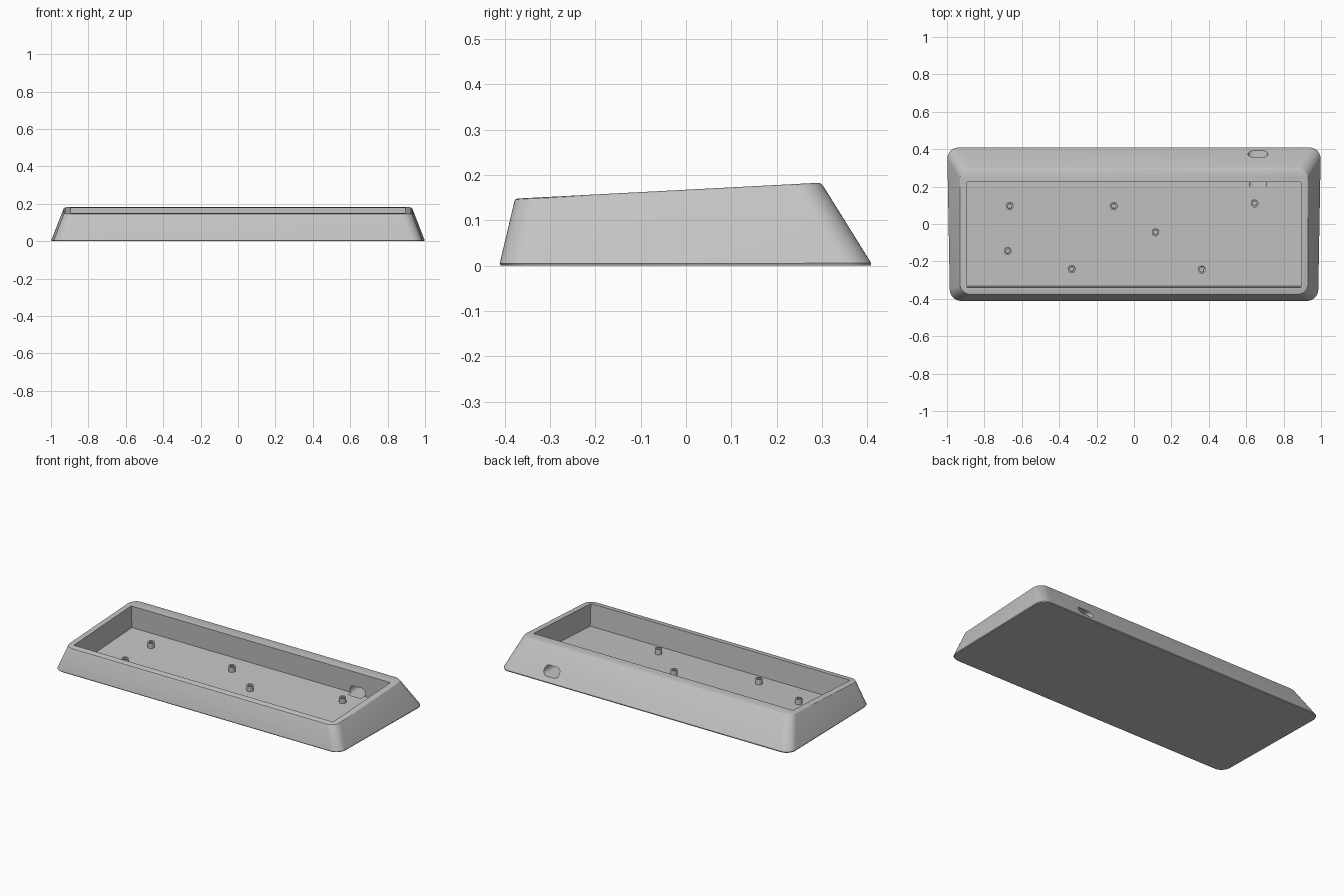
import bpy, bmesh, math
from mathutils import Matrix, Vector

if "Cube" in bpy.data.objects:
    bpy.data.objects.remove(bpy.data.objects["Cube"])

SLOPE = 0.0522                    # the rim rises toward the back
TILT = Matrix.Rotation(math.atan(SLOPE), 4, 'X')
DEPTH = 0.138                     # cavity depth below the rim


def rim_z(y):
    return 0.148 + (y + 0.375) * SLOPE


grey = bpy.data.materials.new("plain grey")
grey.use_nodes = True
grey.diffuse_color = (0.55, 0.55, 0.55, 1)
grey.node_tree.nodes["Principled BSDF"].inputs["Base Color"].default_value = (0.55, 0.55, 0.55, 1)


def make_object(name, bm):
    bmesh.ops.recalc_face_normals(bm, faces=bm.faces)
    mesh = bpy.data.meshes.new(name)
    bm.to_mesh(mesh)
    bm.free()
    mesh.materials.append(grey)
    obj = bpy.data.objects.new(name, mesh)
    bpy.context.collection.objects.link(obj)
    return obj


def bridge(bm, a, b):
    n = len(a)
    for i in range(n):
        bm.faces.new((a[i], a[(i + 1) % n], b[(i + 1) % n], b[i]))


def rounded_outline(hx, y0, y1, r, steps=10):
    """Rounded rectangle in plan, as (x, y) pairs."""
    corners = [(hx - r, y1 - r), (-hx + r, y1 - r), (-hx + r, y0 + r), (hx - r, y0 + r)]
    return [(cx + r * math.cos(a), cy + r * math.sin(a))
            for k, (cx, cy) in enumerate(corners)
            for a in [(k + s / steps) * math.pi / 2 for s in range(steps + 1)]]


# Case body: loft from the flared base to the tilted rim
base = rounded_outline(1.001, -0.412, 0.412, 0.06)
rim = rounded_outline(0.93, -0.377, 0.298, 0.055)


def wall_ring(bm, t, inset=0.0):
    ring = []
    for (bx, by), (tx, ty) in zip(base, rim):
        bx *= 1 - 0.015 * (0.412 - by) / 0.824      # base narrows toward the front
        x, y = bx + (tx - bx) * t, by + (ty - by) * t
        x *= 1 - inset / 0.95
        y -= inset * max(-1, min(1, y / 0.25))
        ring.append(bm.verts.new((x, y, rim_z(y) * t)))
    return ring


bm = bmesh.new()
rings = [wall_ring(bm, t, i) for t, i in
         ((0, 0.004), (0.03, 0), (0.96, 0), (0.985, 0.001), (1, 0.005))]
for lower, upper in zip(rings, rings[1:]):
    bridge(bm, lower, upper)
bm.faces.new(rings[0])
bm.faces.new(rings[-1])
case = make_object("case_body", bm)

# Cavity cutter, square to the tilted rim
bm = bmesh.new()
bmesh.ops.create_cube(bm, size=1, matrix=Matrix.Translation((0, -0.0575, rim_z(-0.0575))) @ TILT
                      @ Matrix.Translation((0, 0, 0.1 - DEPTH / 2))
                      @ Matrix.Diagonal((1.786, 0.565, DEPTH + 0.2, 1)))
cavity = make_object("cavity_cutter", bm)

# Port cutter: a round-ended slot through the back wall
bm = bmesh.new()
slot = rounded_outline(0.053, -0.0275, 0.0275, 0.0274, 8)
ends = [[bm.verts.new((0.6625 + x, y, 0.06 + z)) for x, z in slot] for y in (0.2, 0.5)]
bridge(bm, *ends)
for end in ends:
    bm.faces.new(end)
port = make_object("port_cutter", bm)

for cutter in (cavity, port):
    cutter.hide_render = True
    mod = case.modifiers.new("cut", 'BOOLEAN')
    mod.operation = 'DIFFERENCE'
    mod.solver = 'EXACT'
    mod.object = cutter
    bpy.context.view_layer.objects.active = case
    bpy.ops.object.modifier_apply(modifier=mod.name)
    bpy.data.objects.remove(cutter)

# Hollow screw posts on the cavity floor
bm = bmesh.new()
profile = [(0.02, -0.002), (0.02, 0.032), (0.011, 0.032), (0.011, 0.001)]
for px, py in ((-0.665, 0.095), (-0.108, 0.095), (0.645, 0.11), (0.115, -0.045),
               (-0.675, -0.145), (-0.333, -0.242), (0.362, -0.245)):
    place = Matrix.Translation((px, py, rim_z(py) - DEPTH)) @ TILT
    loops = [[bm.verts.new(place @ Vector((r * math.cos(a), r * math.sin(a), z)))
              for a in [math.tau * k / 24 for k in range(24)]] for r, z in profile]
    for lower, upper in zip(loops, loops[1:]):
        bridge(bm, lower, upper)
    bm.faces.new(loops[0])
    bm.faces.new(loops[-1])
posts = make_object("screw_posts", bm)

# Smooth the rounded corners, keep edges sharp
bpy.ops.object.select_all(action='DESELECT')
for obj in (case, posts):
    obj.select_set(True)
bpy.context.view_layer.objects.active = case
bpy.ops.object.shade_smooth_by_angle(angle=math.radians(25))
